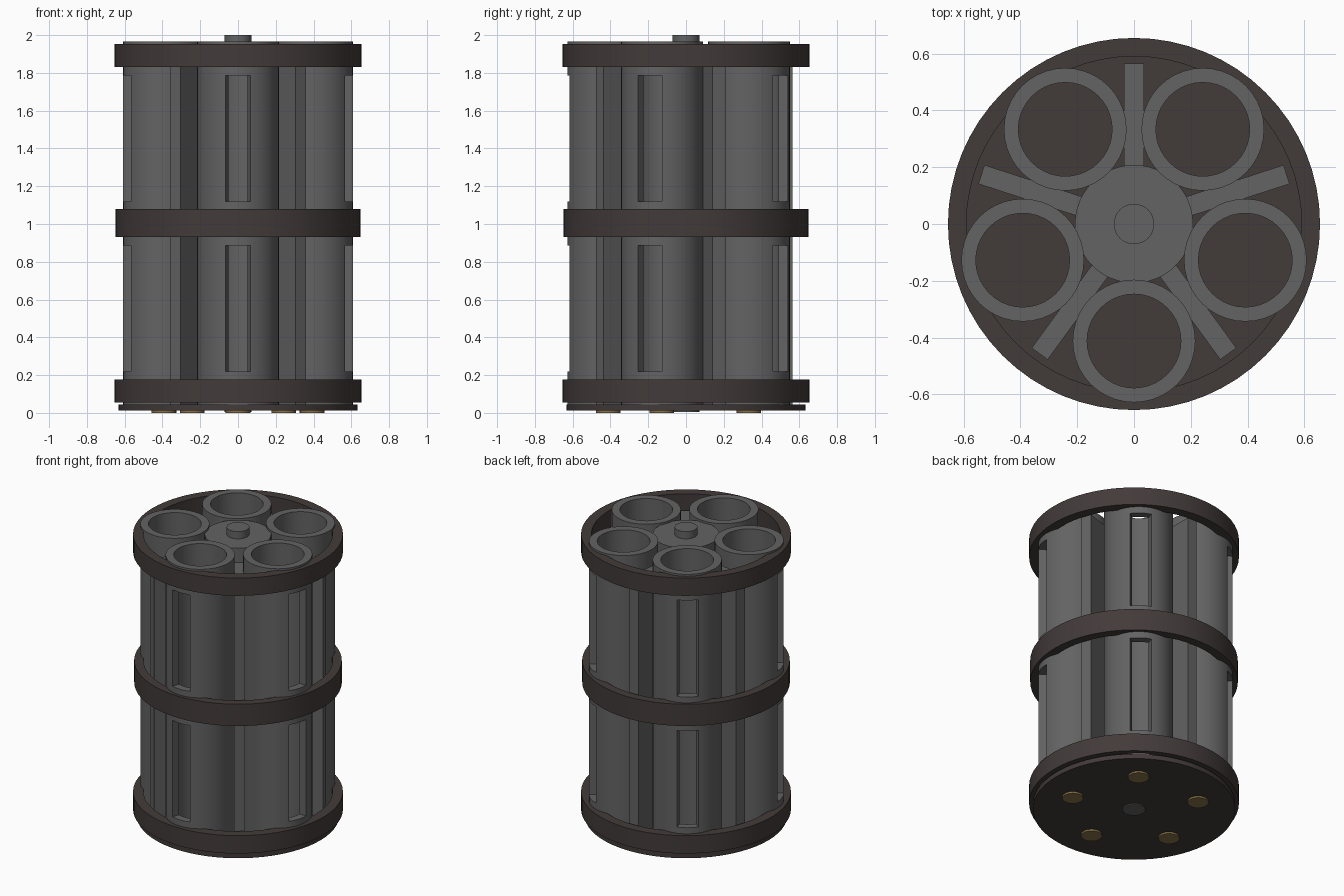
import bpy, bmesh, math
from mathutils import Matrix

if "Cube" in bpy.data.objects:
    bpy.data.objects.remove(bpy.data.objects["Cube"])


def material(name, rgb):
    m = bpy.data.materials.new(name)
    m.diffuse_color = (*rgb, 1)
    m.use_nodes = True
    m.node_tree.nodes["Principled BSDF"].inputs["Base Color"].default_value = m.diffuse_color
    return m


GREY = material("steel grey", (0.125, 0.125, 0.125))
BROWN = material("dark brown", (0.055, 0.043, 0.042))
BRASS = material("dull brass", (0.25, 0.17, 0.065))

TUBE_DIST, TUBE_OUT, TUBE_IN = 0.412, 0.216, 0.165


def finish(name, bm, mat, smooth=True):
    bmesh.ops.recalc_face_normals(bm, faces=bm.faces[:])
    me = bpy.data.meshes.new(name)
    bm.to_mesh(me)
    bm.free()
    me.materials.append(mat)
    ob = bpy.data.objects.new(name, me)
    bpy.context.collection.objects.link(ob)
    if smooth:
        bpy.ops.object.select_all(action='DESELECT')
        ob.select_set(True)
        bpy.context.view_layer.objects.active = ob
        bpy.ops.object.shade_smooth_by_angle(angle=math.radians(30))
    return ob


def disc(name, r, z0, z1, mat, x=0, y=0, seg=48):
    bm = bmesh.new()
    bmesh.ops.create_cone(bm, cap_ends=True, segments=seg, radius1=r, radius2=r, depth=z1 - z0,
                          matrix=Matrix.Translation((x, y, (z0 + z1) / 2)))
    return finish(name, bm, mat)


def grid_tube(r_out, r_in, levels, seg, is_hole=lambda i, j: False, turn=0.0):
    """Round wall with open cells left out, then thickened radially inwards."""
    bm = bmesh.new()
    rows = [[bm.verts.new((r_out * math.cos(turn + math.tau * i / seg),
                           r_out * math.sin(turn + math.tau * i / seg), z))
             for i in range(seg)] for z in levels]
    for j in range(len(levels) - 1):
        for i in range(seg):
            if not is_hole(i, j):
                k = (i + 1) % seg
                bm.faces.new((rows[j][i], rows[j][k], rows[j + 1][k], rows[j + 1][i]))
    new = bmesh.ops.extrude_face_region(bm, geom=bm.faces[:], use_keep_orig=True)["geom"]
    for v in new:
        if isinstance(v, bmesh.types.BMVert):
            v.co.x *= r_in / r_out
            v.co.y *= r_in / r_out
    return bm


# Three bands around the tubes
for name, r, z0, z1 in (("lower_band", 0.655, 0.055, 0.178),
                        ("middle_band", 0.648, 0.93, 1.08),
                        ("upper_band", 0.655, 1.83, 1.952)):
    finish(name, grid_tube(r, 0.59, (z0, z1), 64), BROWN)

# Base plate, central hub and axle pin
disc("base_plate", 0.632, 0.012, 0.045, BROWN, seg=64)
disc("hub", 0.208, 0.045, 1.95, GREY)
disc("axle_pin", 0.071, 0.006, 2.0, GREY, seg=32)

# Five tubes with two slots each, base contacts and fins between the tubes
SEG = 40
LEVELS = (0.045, 0.22, 0.885, 1.12, 1.785, 1.965)
for n in range(5):
    a = math.radians(-90 + 72 * n)
    x, y = TUBE_DIST * math.cos(a), TUBE_DIST * math.sin(a)

    def slot(i, j):
        return j in (1, 3) and (i < 2 or i >= SEG - 2)
    bm = grid_tube(TUBE_OUT, TUBE_IN, LEVELS, SEG, slot, a)
    bmesh.ops.translate(bm, verts=bm.verts[:], vec=(x, y, 0))
    finish(f"tube_{n + 1}", bm, GREY)

    disc(f"contact_{n + 1}", 0.065, 0.0, 0.02, BRASS, x, y, 32)

    f = a + math.radians(36)
    bm = bmesh.new()
    bmesh.ops.create_cube(bm, size=1, matrix=Matrix.Rotation(f, 4, 'Z')
                          @ Matrix.Translation((0.3575, 0, 0.9475))
                          @ Matrix.Diagonal((0.415, 0.07, 1.805, 1)))
    finish(f"fin_{n + 1}", bm, GREY, False)
